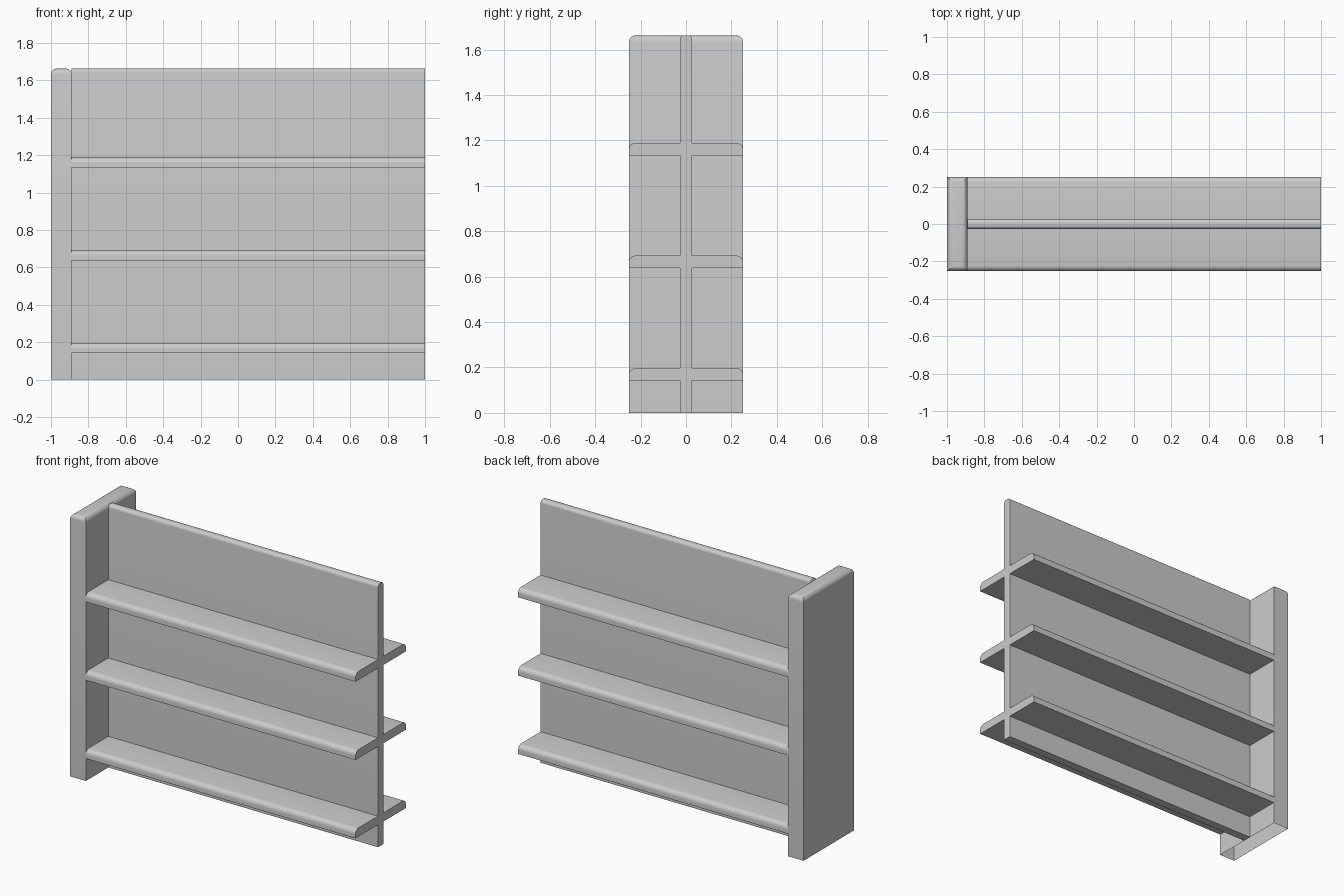
import bpy, bmesh, math

if "Cube" in bpy.data.objects:
    bpy.data.objects.remove(bpy.data.objects["Cube"])

HEIGHT = 1.663      # overall height
DEPTH = 0.252       # half depth
POST_X = -0.89      # inner face of the end post
PANEL = 0.027       # half thickness of the centre panel
SHELF_T = 0.055     # shelf thickness
SHELF_Z = [0.142, 0.638, 1.134]


def finish(bm, name):
    bmesh.ops.recalc_face_normals(bm, faces=bm.faces)
    mesh = bpy.data.meshes.new(name)
    bm.to_mesh(mesh)
    bm.free()
    obj = bpy.data.objects.new(name, mesh)
    bpy.context.collection.objects.link(obj)
    bpy.ops.object.select_all(action='DESELECT')
    obj.select_set(True)
    bpy.context.view_layer.objects.active = obj
    bpy.ops.object.shade_smooth_by_angle(angle=math.radians(35))


def board(name, lo, hi, rounded, radius, open_side=None):
    """Box from lo to hi; rounds the edges picked by rounded(mid, direction),
    and leaves out the hidden or open side given as a normal."""
    bm = bmesh.new()
    bmesh.ops.create_cube(bm, size=1)
    for v in bm.verts:
        v.co = [a + (c + 0.5) * (b - a) for a, b, c in zip(lo, hi, v.co)]
    edges = []
    for e in bm.edges:
        mid = (e.verts[0].co + e.verts[1].co) / 2
        along = (e.verts[1].co - e.verts[0].co).normalized()
        if rounded(mid, along):
            edges.append(e)
    bmesh.ops.bevel(bm, geom=edges, offset=radius, offset_type='OFFSET',
                    segments=5, profile=0.5, affect='EDGES')
    bmesh.ops.recalc_face_normals(bm, faces=bm.faces)
    if open_side:
        gone = [f for f in bm.faces if sum(a * b for a, b in zip(f.normal, open_side)) > 0.999]
        bmesh.ops.delete(bm, geom=gone, context='FACES')
    finish(bm, name)


# End post: rounded top rim, open underneath
board("end_post", (-1, -DEPTH, 0), (POST_X, DEPTH, HEIGHT),
      lambda m, d: m.z > HEIGHT - 1e-4, 0.03, (0, 0, -1))

# Centre panel: rounded along the two long top edges
board("centre_panel", (POST_X, -PANEL, 0), (1, PANEL, HEIGHT),
      lambda m, d: m.z > HEIGHT - 1e-4 and abs(d.x) > 0.9, 0.02, (-1, 0, 0))

# Shelves on both sides: rounded upper outer edge
for i, z in enumerate(SHELF_Z):
    top = z + SHELF_T
    for side, s in (("front", -1), ("back", 1)):
        y0, y1 = sorted((s * PANEL, s * DEPTH))
        board(f"{side}_shelf_{i + 1}", (POST_X, y0, z), (1, y1, top),
              lambda m, d: m.z > top - 1e-4 and abs(m.y) > DEPTH - 1e-4 and abs(d.x) > 0.9,
              0.03, (0, -s, 0))
